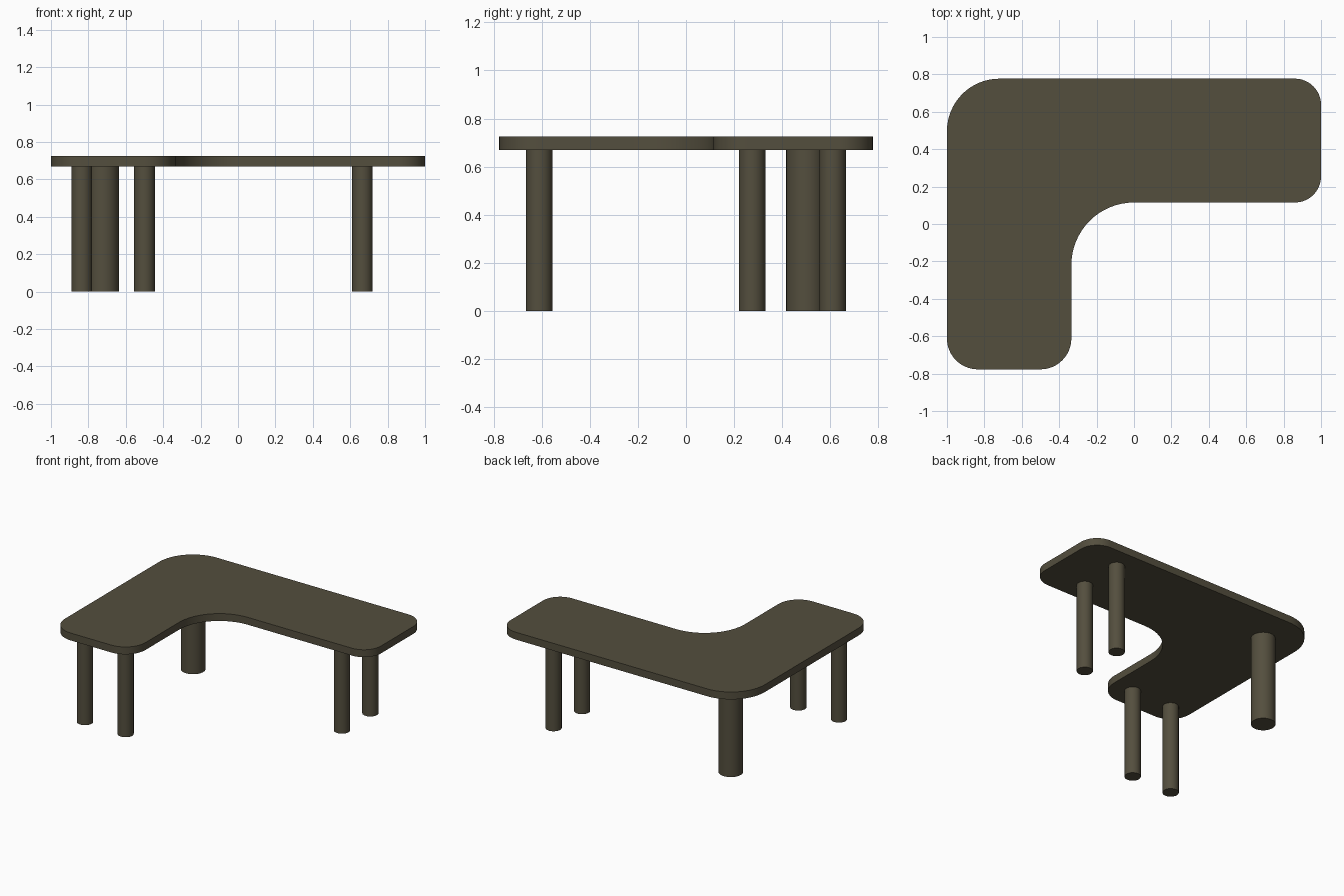
import bpy, bmesh, math
from mathutils import Vector

if "Cube" in bpy.data.objects:
    bpy.data.objects.remove(bpy.data.objects["Cube"])

mat = bpy.data.materials.new("dark olive brown")
mat.diffuse_color = (0.088, 0.077, 0.048, 1)
mat.use_nodes = True
mat.node_tree.nodes["Principled BSDF"].inputs["Base Color"].default_value = mat.diffuse_color

TOP_Z, UNDER_Z = 0.725, 0.67


def finish(bm, name):
    """Turn a bmesh into a named, coloured, smooth-shaded object."""
    bmesh.ops.recalc_face_normals(bm, faces=bm.faces)
    me = bpy.data.meshes.new(name)
    bm.to_mesh(me)
    bm.free()
    me.materials.append(mat)
    ob = bpy.data.objects.new(name, me)
    bpy.context.collection.objects.link(ob)
    bpy.ops.object.select_all(action='DESELECT')
    ob.select_set(True)
    bpy.context.view_layer.objects.active = ob
    bpy.ops.object.shade_smooth_by_angle(angle=math.radians(35))
    return ob


def rounded_outline(corners, steps=16):
    """Round each right-angled corner (x, y, radius) with an arc."""
    pts = []
    for i, (x, y, r) in enumerate(corners):
        p = Vector((x, y))
        a = (Vector(corners[i - 1][:2]) - p).normalized()
        b = (Vector(corners[(i + 1) % len(corners)][:2]) - p).normalized()
        c = p + (a + b) * r
        for k in range(steps + 1):
            t = math.pi / 2 * k / steps
            pts.append(c - b * r * math.cos(t) - a * r * math.sin(t))
    return pts


# L-shaped top with a rounded inner corner
outline = rounded_outline([
    (-1, -0.777, 0.165), (-0.335, -0.777, 0.165), (-0.335, 0.115, 0.335),
    (1, 0.115, 0.14), (1, 0.777, 0.14), (-1, 0.777, 0.28)])
bm = bmesh.new()
face = bm.faces.new([bm.verts.new((p.x, p.y, UNDER_Z)) for p in outline])
ext = bmesh.ops.extrude_face_region(bm, geom=[face], use_keep_orig=True)
bmesh.ops.translate(bm, vec=(0, 0, TOP_Z - UNDER_Z),
                    verts=[g for g in ext["geom"] if isinstance(g, bmesh.types.BMVert)])
finish(bm, "table_top")

# Round legs: one thick corner leg and a pair at each end
for name, x, y, r in [
        ("corner_leg", -0.72, 0.50, 0.083),
        ("front_leg_left", -0.835, -0.61, 0.055),
        ("front_leg_right", -0.50, -0.61, 0.055),
        ("side_leg_front", 0.665, 0.275, 0.055),
        ("side_leg_back", 0.665, 0.61, 0.055)]:
    bm = bmesh.new()
    bmesh.ops.create_cone(bm, cap_ends=True, segments=48, radius1=r, radius2=r, depth=UNDER_Z)
    bmesh.ops.translate(bm, verts=bm.verts, vec=(x, y, UNDER_Z / 2))
    finish(bm, name)
